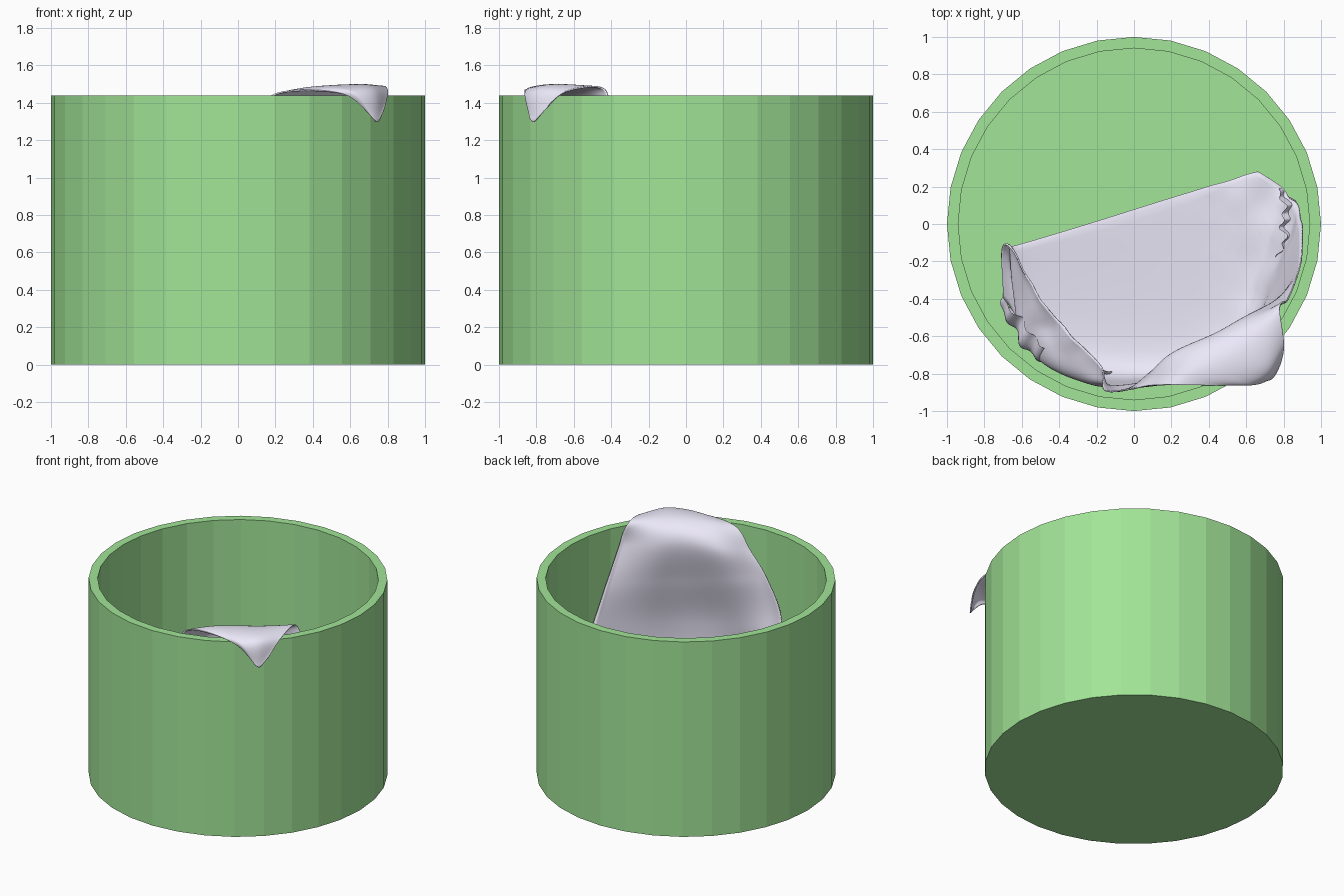
import bpy, bmesh, math
from mathutils import Vector, noise

if "Cube" in bpy.data.objects:
    bpy.data.objects.remove(bpy.data.objects["Cube"])

SIDES, HEIGHT, INNER, FLOOR = 32, 1.44, 0.94, 0.06
CLOTH_COLOR = (0.84, 0.81, 0.95, 1)


def make_object(name, bm, color):
    bmesh.ops.recalc_face_normals(bm, faces=bm.faces)
    mesh = bpy.data.meshes.new(name)
    bm.to_mesh(mesh)
    bm.free()
    ob = bpy.data.objects.new(name, mesh)
    bpy.context.collection.objects.link(ob)
    mat = bpy.data.materials.new(name + "_color")
    mat.diffuse_color = color
    mat.use_nodes = True
    mat.node_tree.nodes["Principled BSDF"].inputs["Base Color"].default_value = mat.diffuse_color
    mesh.materials.append(mat)
    return ob


# Open basket: flat-sided tub with a thin wall and a floor
bm = bmesh.new()
rings = []
for r, z in ((1, 0), (1, HEIGHT), (INNER, HEIGHT), (INNER, FLOOR)):
    rings.append([bm.verts.new((r * math.cos(a), r * math.sin(a), z))
                  for a in (i * math.tau / SIDES for i in range(SIDES))])
for lo, hi in zip(rings, rings[1:]):
    for i in range(SIDES):
        j = (i + 1) % SIDES
        bm.faces.new((lo[i], lo[j], hi[j], hi[i]))
bm.faces.new(rings[0])
bm.faces.new(rings[-1])
make_object("basket", bm, (0.36, 0.78, 0.31, 1))

# Cloth guide rows: from the corner hanging over the rim, down the wall,
# across the floor and folded back under. Each row runs left to right.
ROWS = [
    [(.71, -.83, 1.34), (.73, -.83, 1.31), (.75, -.81, 1.30), (.78, -.76, 1.36)],
    [(.55, -.86, 1.45), (.62, -.85, 1.46), (.72, -.78, 1.47), (.80, -.64, 1.46)],
    [(.21, -.86, 1.45), (.36, -.76, 1.475), (.60, -.62, 1.485), (.78, -.44, 1.475)],
    [(.08, -.87, 1.30), (.20, -.71, 1.34), (.50, -.55, 1.36), (.83, -.40, 1.31)],
    [(-.04, -.89, 1.12), (.14, -.77, 1.10), (.56, -.58, 1.05), (.86, -.30, 1.05)],
    [(-.16, -.88, .84), (.08, -.85, .75), (.58, -.66, .72), (.89, -.19, .79)],
    [(-.18, -.74, .58), (-.22, -.86, .40), (.50, -.72, .40), (.90, 0, .45)],
    [(-.42, -.50, .38), (-.55, -.65, .14), (.38, -.68, .13), (.86, .14, .20)],
    [(-.68, -.11, .24), (-.60, -.11, .13), (.05, .09, .13), (.67, .28, .14)],
    [(-.70, -.40, .07), (-.50, -.62, .07), (.20, -.60, .07), (.80, .18, .08)],
]


def spline(pts, t):
    """Catmull-Rom through pts, with t from 0 to len - 1."""
    i = min(int(t), len(pts) - 2)
    f = t - i
    p1, p2 = pts[i], pts[i + 1]
    p0 = pts[i - 1] if i else 2 * p1 - p2
    p3 = pts[i + 2] if i + 2 < len(pts) else 2 * p2 - p1
    return 0.5 * (2 * p1 + (p2 - p0) * f + (2 * p0 - 5 * p1 + 4 * p2 - p3) * f * f
                  + (3 * p1 - p0 - 3 * p2 + p3) * f ** 3)


def keep_clear(p):
    """Push a cloth point off the basket wall, rim and floor."""
    r = math.hypot(p.x, p.y)
    if p.z < HEIGHT + .012 and r < .96:
        k = min(1, .915 / r)
    elif p.z < HEIGHT + .012 and r < 1.012:
        k = 1.012 / r
    else:
        k = 1
    return Vector((p.x * k, p.y * k, max(p.z, FLOOR + .012)))


# Cloth draped in the basket
NV, NU = 108, 60
rows = [[Vector(p) for p in row] for row in ROWS]
columns = list(zip(*rows))
bm = bmesh.new()
grid = []
for a in range(NV + 1):
    v = a / NV * (len(rows) - 1)
    ctrl = [spline(list(c), v) for c in columns]
    line = []
    for b in range(NU + 1):
        u = b / NU * 3
        p = spline(ctrl, u)
        # soft creases down the wall, tight crumples at the floor sides
        crease = .014 * math.sin(5 * u + .7 * v) * min(1, max(0, v - 2) / 2)
        edge = abs(u / 1.5 - 1) ** 3
        crumple = .045 * edge * max(0, 1 - abs(v - 7) / 1.2)
        n = noise.noise_vector(p * 7)
        p += Vector((-p.x, -p.y, 0)) * crease + n * crumple
        line.append(bm.verts.new(keep_clear(p)))
    grid.append(line)
for a in range(NV):
    for b in range(NU):
        bm.faces.new((grid[a][b], grid[a][b + 1], grid[a + 1][b + 1], grid[a + 1][b]))
cloth = make_object("cloth", bm, CLOTH_COLOR)
thick = cloth.modifiers.new("thickness", 'SOLIDIFY')
thick.thickness = .008
thick.offset = 0


# Bunched ruffles where the cloth gathers against the foot of the wall
def ruffle(name, start, end):
    bm = bmesh.new()
    prev = None
    n = 70
    for i in range(n + 1):
        t = i / n
        a = math.radians(start + (end - start) * t)
        fade = math.sin(math.pi * t) ** .5
        ring = []
        for k in range(9):
            s = k / 8
            wave = math.sin(t * 38 + s * 3) * .015 + math.sin(t * 17 + 1) * .015
            r = .80 + (.08 * math.sin(math.pi * s) + wave) * fade
            z = .08 + .2 * s * (.4 + .6 * fade) + wave
            ring.append(bm.verts.new(keep_clear(
                Vector((r * math.cos(a), r * math.sin(a), z)))))
        if prev:
            for k in range(8):
                bm.faces.new((prev[k], prev[k + 1], ring[k + 1], ring[k]))
        prev = ring
    return make_object(name, bm, CLOTH_COLOR)


ruffles = [ruffle("left_ruffle", 209, 262), ruffle("right_ruffle", -20, 14)]

# Smooth shading for the fabric only
bpy.ops.object.select_all(action='DESELECT')
for ob in [cloth] + ruffles:
    ob.select_set(True)
bpy.context.view_layer.objects.active = cloth
bpy.ops.object.shade_smooth_by_angle(angle=math.radians(50))
